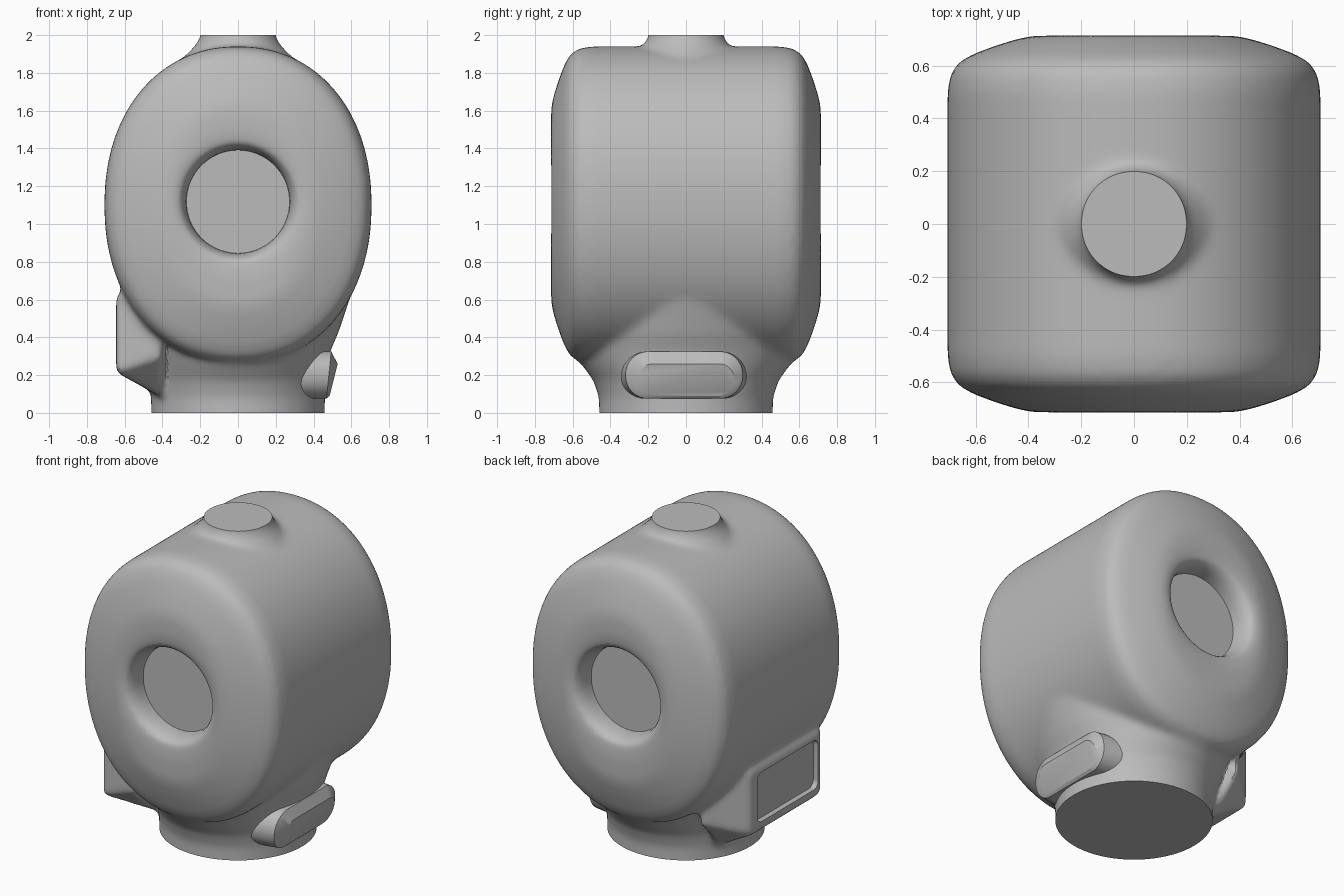
import bpy, bmesh, math
from mathutils import Vector

if "Cube" in bpy.data.objects:
    bpy.data.objects.remove(bpy.data.objects["Cube"], do_unlink=True)

grey = bpy.data.materials.new("plain grey")
grey.use_nodes = True
colour = (0.5, 0.5, 0.5, 1)
grey.diffuse_color = colour
grey.node_tree.nodes["Principled BSDF"].inputs["Base Color"].default_value = colour


def loft(bm, rings):
    """Skin a list of equal-length rings and cap both ends."""
    loops = [[bm.verts.new(p) for p in ring] for ring in rings]
    n = len(loops[0])
    for a, b in zip(loops, loops[1:]):
        for i in range(n):
            j = (i + 1) % n
            bm.faces.new((a[i], a[j], b[j], b[i]))
    bm.faces.new(loops[0][::-1])
    bm.faces.new(loops[-1])


def oval(rx, rz, power=2.0, n=96):
    """Superellipse outline."""
    pts = []
    for i in range(n):
        c, s = math.cos(math.tau * i / n), math.sin(math.tau * i / n)
        pts.append((rx * math.copysign(abs(c) ** (2 / power), c),
                    rz * math.copysign(abs(s) ** (2 / power), s)))
    return pts


def rounded_rect(hw, hh, r, seg=8):
    """Rectangle outline with round corners."""
    pts = []
    for q, (sx, sy) in enumerate(((1, 1), (-1, 1), (-1, -1), (1, -1))):
        for k in range(seg + 1):
            a = (q + k / seg) * math.pi / 2
            pts.append((sx * (hw - r) + r * math.cos(a),
                        sy * (hh - r) + r * math.sin(a)))
    return pts


def make(name, bm):
    bmesh.ops.recalc_face_normals(bm, faces=bm.faces)
    mesh = bpy.data.meshes.new(name)
    bm.to_mesh(mesh)
    bm.free()
    mesh.materials.append(grey)
    ob = bpy.data.objects.new(name, mesh)
    bpy.context.collection.objects.link(ob)
    return ob


def bake(ob):
    """Replace the mesh by its modified version."""
    dg = bpy.context.evaluated_depsgraph_get()
    dg.update()
    ob.data = bpy.data.meshes.new_from_object(ob.evaluated_get(dg))
    ob.modifiers.clear()


def smooth(ob):
    bpy.ops.object.select_all(action='DESELECT')
    ob.select_set(True)
    bpy.context.view_layer.objects.active = ob
    bpy.ops.object.shade_smooth_by_angle(angle=math.radians(32))


# Oval drum, running front to back, with a round pocket in each end
HOLE_Z = 1.118
half = [(.5, .272, .272, HOLE_Z, 2), (.6, .274, .274, HOLE_Z, 2),
        (.66, .283, .283, HOLE_Z, 2), (.705, .31, .31, HOLE_Z, 2),
        (.715, .35, .4, 1.11, 2)]
for y, inset in ((.713, .32), (.7, .26), (.675, .18), (.645, .1),
                 (.615, .045), (.57, .012), (.5, 0)):
    half.append((y, .707 - inset, .84 - inset, 1.1, 2.15))
profile = [(-r[0], *r[1:]) for r in half] + half[::-1]
bm = bmesh.new()
loft(bm, [[(x, y, cz + z) for x, z in oval(rx, rz, p)]
          for y, rx, rz, cz, p in profile])

# Neck flaring up into the drum
neck = [(-.1, .46, .46), (.08, .46, .46), (.17, .465, .49), (.26, .475, .555),
        (.33, .49, .59), (.42, .53, .59), (.6, .59, .56), (.8, .5, .5)]
loft(bm, [[(x, y, z) for x, y in oval(rx, ry)] for z, rx, ry in neck])

# Top stud
stud = [(1.75, .32), (1.87, .3), (1.92, .25), (1.96, .215), (2, .197), (2.1, .195)]
loft(bm, [[(x, y, z) for x, y in oval(r, r)] for z, r in stud])

# Sloping side housing on the model's right
corners = [(-.645, y, z) for y in (-.47, .255) for z in (.215, .62)]
corners += [(-.4, y, .08) for y in (-.24, .24)]
corners += [(-.4, y, z) for y in (-.48, .46) for z in (.3, .72)]
hull = bmesh.new()
for p in corners:
    hull.verts.new(p)
bmesh.ops.convex_hull(hull, input=hull.verts)
tmp = bpy.data.meshes.new("housing_hull")
hull.to_mesh(tmp)
hull.free()
bm.from_mesh(tmp)
bpy.data.meshes.remove(tmp)

# Fuse and soften the shell
body = make("body_shell", bm)
mod = body.modifiers.new("fuse", 'REMESH')
mod.mode = 'VOXEL'
mod.voxel_size = 0.018
mod = body.modifiers.new("soften", 'SMOOTH')
mod.factor = 0.5
mod.iterations = 12
bake(body)

# Trim the base and the stud flat
bm = bmesh.new()
bm.from_mesh(body.data)
for z, up in ((0, -1), (2, 1)):
    cut = bmesh.ops.bisect_plane(
        bm, geom=bm.verts[:] + bm.edges[:] + bm.faces[:],
        plane_co=(0, 0, z), plane_no=(0, 0, up), clear_outer=True)
    edges = [e for e in cut["geom_cut"] if isinstance(e, bmesh.types.BMEdge)]
    bmesh.ops.contextual_create(bm, geom=edges)
bmesh.ops.recalc_face_normals(bm, faces=bm.faces)
bm.to_mesh(body.data)
bm.free()

# Shallow rounded recess in the housing
bm = bmesh.new()
loft(bm, [[(x, -.115 + y, .425 + z) for y, z in rounded_rect(.31, .158, .045)]
          for x in (-.61, -.8)])
cutter = make("recess_cutter", bm)
cutter.hide_render = True
cutter.hide_set(True)
mod = body.modifiers.new("recess", 'BOOLEAN')
mod.operation = 'DIFFERENCE'
mod.solver = 'EXACT'
mod.object = cutter
bake(body)
bpy.data.objects.remove(cutter, do_unlink=True)
smooth(body)

# Flat floors of the end pockets
for name, side in (("front_pocket_floor", -1), ("back_pocket_floor", 1)):
    bm = bmesh.new()
    loft(bm, [[(x, side * y, HOLE_Z + z) for x, z in oval(.29, .29)]
              for y in (.5, .575)])
    smooth(make(name, bm))

# Slanted bevelled boss on the model's left
face = [(.485 + (.085 + z) * .25, y, .175 + z)
        for y, z in rounded_rect(.255, .085, .08)]
base = [(.468 + (.13 + z) * .1, y - .01, .2 + z)
        for y, z in rounded_rect(.31, .125, .12)]
root = [(.3, y - .01, .2 + z) for y, z in rounded_rect(.34, .125, .12)]
bm = bmesh.new()
loft(bm, [root, base, face])
smooth(make("side_boss", bm))
